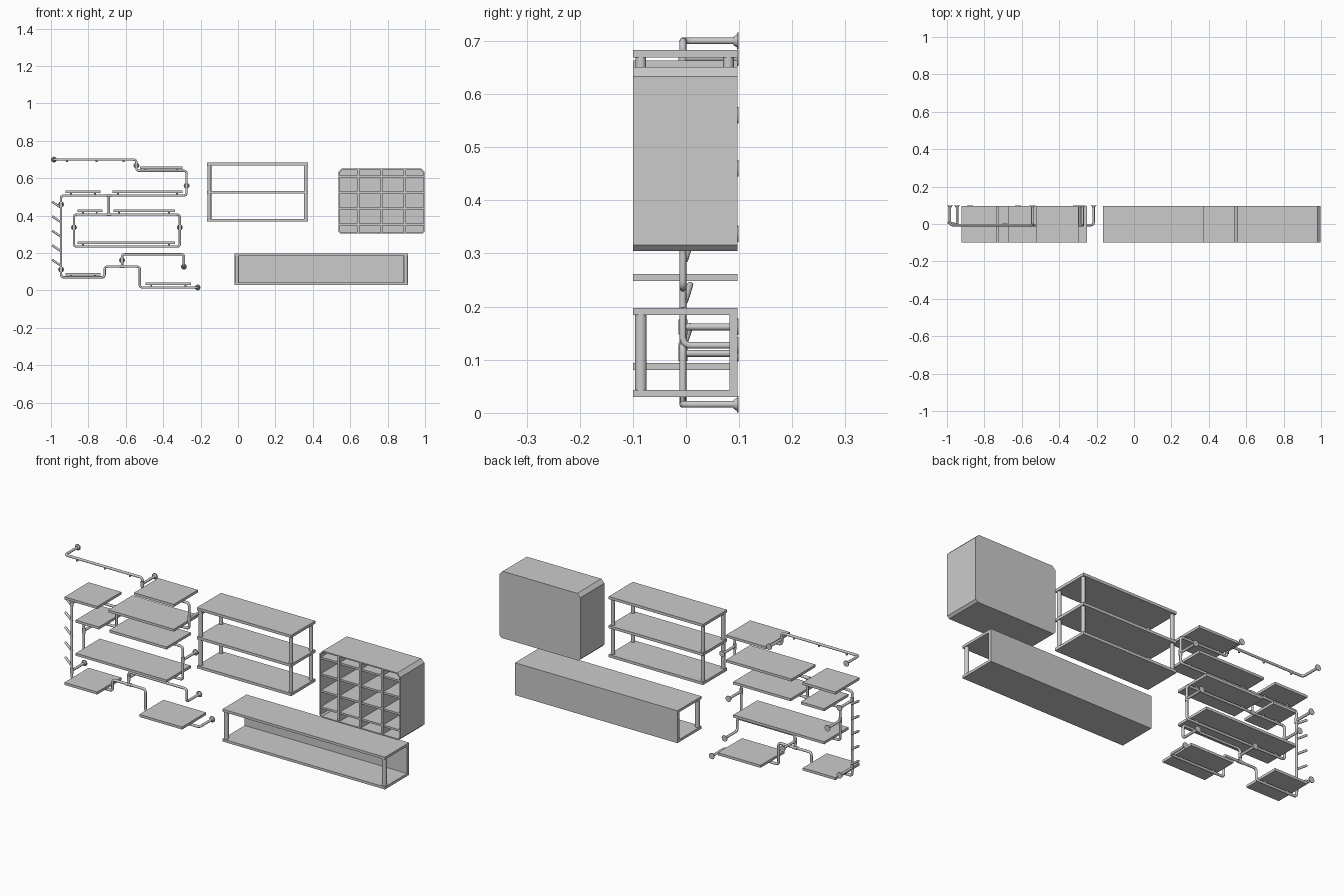
import bpy, bmesh, math
from mathutils import Vector

if "Cube" in bpy.data.objects:
    bpy.data.objects.remove(bpy.data.objects["Cube"])

PY = -0.006      # y of the pipe plane
WALL = 0.099     # y of the wall
R = 0.0065       # pipe radius


def new_object(name, bm):
    bmesh.ops.recalc_face_normals(bm, faces=bm.faces)
    me = bpy.data.meshes.new(name)
    bm.to_mesh(me)
    bm.free()
    ob = bpy.data.objects.new(name, me)
    bpy.context.collection.objects.link(ob)
    return ob


def smooth(ob):
    bpy.ops.object.select_all(action='DESELECT')
    ob.select_set(True)
    bpy.context.view_layer.objects.active = ob
    bpy.ops.object.shade_smooth_by_angle(angle=math.radians(40))


def box(name, x0, x1, y0, y1, z0, z1):
    bm = bmesh.new()
    bmesh.ops.create_cube(bm, size=1)
    for v in bm.verts:
        v.co = ((x0 + x1) / 2 + v.co.x * (x1 - x0),
                (y0 + y1) / 2 + v.co.y * (y1 - y0),
                (z0 + z1) / 2 + v.co.z * (z1 - z0))
    return new_object(name, bm)


def rod(name, a, b, r, r2=None, seg=16):
    a, b = Vector(a), Vector(b)
    bm = bmesh.new()
    bmesh.ops.create_cone(bm, cap_ends=True, segments=seg, radius1=r,
                          radius2=r if r2 is None else r2, depth=(b - a).length)
    rot = (b - a).to_track_quat('Z', 'Y')
    for v in bm.verts:
        v.co = rot @ v.co + (a + b) / 2
    ob = new_object(name, bm)
    smooth(ob)
    return ob


def pipe(name, pts, bend=0.016, closed=False):
    """Round pipe through the points with rounded elbows."""
    pts = [Vector(p) for p in pts]
    n = len(pts)
    path = []
    for i, p in enumerate(pts):
        if not closed and i in (0, n - 1):
            path.append(p)
            continue
        a = p + (pts[i - 1] - p).normalized() * bend
        b = p + (pts[(i + 1) % n] - p).normalized() * bend
        for k in range(6):
            t = k / 5
            path.append(a * (1 - t) ** 2 + p * 2 * t * (1 - t) + b * t * t)
    cu = bpy.data.curves.new(name, 'CURVE')
    cu.dimensions = '3D'
    cu.bevel_depth = R
    cu.bevel_resolution = 3
    cu.use_fill_caps = True
    sp = cu.splines.new('POLY')
    sp.points.add(len(path) - 1)
    for q, c in zip(sp.points, path):
        q.co = (*c, 1)
    sp.use_cyclic_u = closed
    ob = bpy.data.objects.new(name, cu)
    bpy.context.collection.objects.link(ob)
    bpy.ops.object.select_all(action='DESELECT')
    ob.select_set(True)
    bpy.context.view_layer.objects.active = ob
    bpy.ops.object.convert(target='MESH')
    smooth(bpy.context.object)


def flange(x, z):
    rod("wall_flange", (x, WALL - 0.003, z), (x, WALL, z), 0.0155)
    rod("flange_neck", (x, WALL - 0.010, z), (x, WALL - 0.003, z), 0.008, 0.012)


def xz(*pairs):
    return [(x, PY, z) for x, z in pairs]


# Long winding pipe, fixed to the wall at both ends
pipe("main_pipe", [(-0.984, WALL, 0.70)] + xz(
    (-0.984, 0.70), (-0.543, 0.70), (-0.543, 0.64), (-0.275, 0.64), (-0.275, 0.508),
    (-0.946, 0.508), (-0.946, 0.07), (-0.713, 0.07), (-0.713, 0.128),
    (-0.525, 0.128), (-0.525, 0.016), (-0.216, 0.016)) + [(-0.216, WALL, 0.016)])
# Closed rectangular loop hanging below it
pipe("loop_pipe", xz((-0.877, 0.406), (-0.311, 0.406), (-0.311, 0.235), (-0.877, 0.235)),
     closed=True)
pipe("loop_hanger", xz((-0.69, 0.508), (-0.69, 0.406)))
# Lower branch
pipe("branch_pipe", xz((-0.62, 0.128), (-0.62, 0.193), (-0.289, 0.193), (-0.289, 0.127))
     + [(-0.289, WALL, 0.127)])

# Tee fittings with wall brackets
for x, z in [(-0.543, 0.668), (-0.275, 0.56), (-0.946, 0.46), (-0.946, 0.112),
             (-0.877, 0.337), (-0.311, 0.337), (-0.62, 0.162)]:
    rod("wall_bracket", (x, PY, z), (x, WALL, z), R)
    rod("tee_fitting", (x, PY, z - 0.014), (x, PY, z + 0.014), 0.0085)
    flange(x, z)
for x, z in [(-0.984, 0.70), (-0.216, 0.016), (-0.289, 0.127)]:
    flange(x, z)
for x, z in [(-0.69, 0.508), (-0.69, 0.406), (-0.62, 0.128)]:
    rod("pipe_joint", (x - 0.014, PY, z), (x + 0.014, PY, z), 0.0085)

# Slanted side pegs and small pegs under the top pipe
for i in range(5):
    z = 0.460 - i * 0.0775
    rod("side_peg", (-0.946, PY + 0.004, z - 0.017), (-0.993, 0.008, z + 0.014), 0.006, seg=12)
for x in (-0.915, -0.757, -0.613):
    rod("top_peg", (x, PY, 0.70), (x, PY, 0.686), 0.005, seg=12)

# Boards resting on the pipes
for x0, x1, z in [(-0.524, -0.297, 0.657), (-0.922, -0.735, 0.529), (-0.671, -0.297, 0.529),
                  (-0.858, -0.725, 0.426), (-0.666, -0.338, 0.426), (-0.858, -0.338, 0.255),
                  (-0.922, -0.735, 0.087), (-0.494, -0.250, 0.036)]:
    box("pipe_board", x0, x1, -0.1, 0.097, z - 0.0065, z + 0.0065)
    for x in (x0 + 0.03, x1 - 0.03):
        rod("board_clip", (x, PY, z - 0.018), (x, PY, z - 0.006), 0.005, seg=8)

# Three-tier open shelf
for z in (0.376, 0.526, 0.676):
    box("tier_board", -0.165, 0.374, -0.1, 0.097, z - 0.007, z + 0.007)
for x in (-0.153, 0.362):
    for y in (-0.085, 0.080):
        rod("tier_post", (x, y, 0.376), (x, y, 0.676), 0.010)

# Long low shelf with open ends and a back panel
box("low_top", -0.019, 0.91, -0.1, 0.097, 0.184, 0.197)
box("low_bottom", -0.019, 0.91, -0.1, 0.097, 0.03, 0.043)
box("low_back", -0.019, 0.91, 0.082, 0.097, 0.043, 0.184)
for x in (-0.006, 0.897):
    rod("low_post", (x, -0.085, 0.04), (x, -0.085, 0.187), 0.011)


# Chamfered cabinet shell, open at the front
def outline(d):
    x0, x1, z0, z1 = 0.536 + d, 0.998 - d, 0.305 + d, 0.651 - d
    t, b = 0.018 - d * 0.5, 0.011 - d * 0.5
    return [(x0 + b, z0), (x1 - b, z0), (x1, z0 + b), (x1, z1 - t),
            (x1 - t, z1), (x0 + t, z1), (x0, z1 - t), (x0, z0 + b)]


bm = bmesh.new()
rings = [[bm.verts.new((x, y, z)) for x, z in outline(d)]
         for d, y in [(0, 0.097), (0, -0.1), (0.006, -0.1), (0.006, 0.088)]]
for a, b in zip(rings, rings[1:]):
    for i in range(8):
        j = (i + 1) % 8
        bm.faces.new((a[i], a[j], b[j], b[i]))
bm.faces.new(rings[0])
bm.faces.new(rings[3])
new_object("cabinet_shell", bm)

# Cabinet dividers and shelves
for x in (0.643, 0.767, 0.891):
    box("cabinet_divider", x - 0.006, x + 0.006, -0.098, 0.09, 0.309, 0.647)
for z in (0.353, 0.438, 0.524, 0.609):
    box("cabinet_shelf", 0.54, 0.994, -0.095, 0.09, z - 0.005, z + 0.005)
